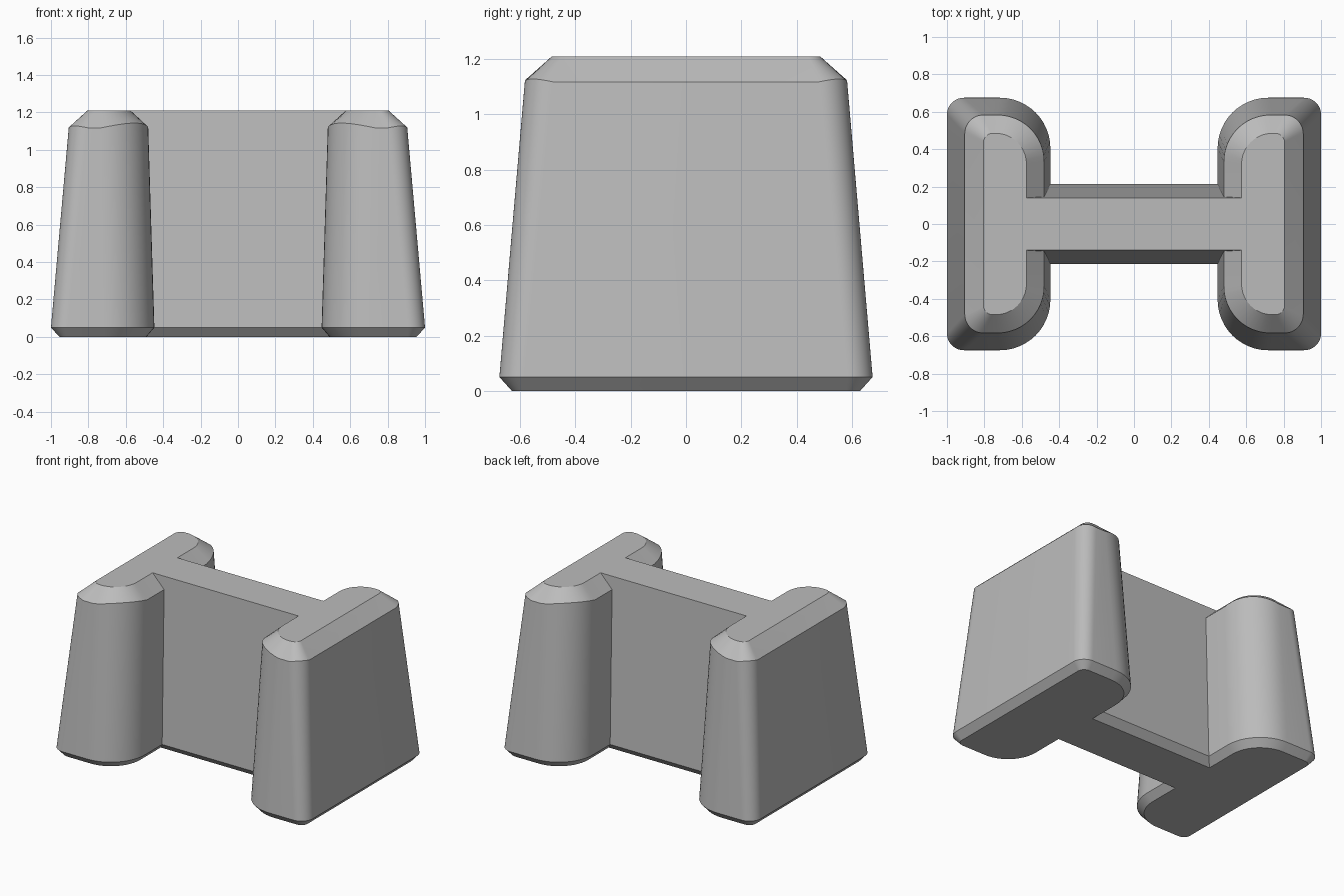
import bpy, bmesh
from math import sin, cos, pi, radians

cube = bpy.data.objects.get("Cube")
if cube:
    bpy.data.objects.remove(cube, do_unlink=True)

STEPS = 12

grey = bpy.data.materials.new("plain grey")
grey.use_nodes = True
grey.diffuse_color = (0.5, 0.5, 0.5, 1)
grey.node_tree.nodes["Principled BSDF"].inputs["Base Color"].default_value = (0.5, 0.5, 0.5, 1)


def quarter(x, y, inner, web, r_out, r_in, z, wave):
    """One quarter of the H section, from the web corner to the outer wall."""
    pts = [(inner, web, z)]
    for i in range(STEPS + 1):      # large inner rounding
        a = pi - i / STEPS * pi / 2
        pts.append((inner + r_in + r_in * cos(a), y - r_in + r_in * sin(a),
                    z + wave * sin(pi * i / STEPS)))
    for i in range(STEPS + 1):      # small outer rounding
        a = pi / 2 - i / STEPS * pi / 2
        pts.append((x - r_out + r_out * cos(a), y - r_out + r_out * sin(a),
                    z + wave * 0.4 * sin(pi * i / STEPS)))
    return pts


def h_ring(*params):
    q = quarter(*params)
    loop = []
    for sx, sy in ((1, 1), (-1, 1), (-1, -1), (1, -1)):
        part = [(sx * x, sy * y, z) for x, y, z in q]
        loop += part[::-1] if sx == sy else part
    return loop


# Sections: outer x, outer y, flange inner x, web half depth, radii, height, edge wave
sections = [
    (0.955, 0.63, 0.49, 0.17, 0.05, 0.23, 0.0, 0),
    (1.0, 0.675, 0.447, 0.215, 0.09, 0.27, 0.05, 0),
    (0.905, 0.583, 0.48, 0.146, 0.10, 0.25, 1.118, 0.025),
    (0.805, 0.485, 0.575, 0.14, 0.05, 0.165, 1.21, 0),
]

# H-shaped block lofted through the sections
bm = bmesh.new()
rings = [[bm.verts.new(p) for p in h_ring(*s)] for s in sections]
n = len(rings[0])
for low, high in zip(rings, rings[1:]):
    for i in range(n):
        j = (i + 1) % n
        bm.faces.new((low[i], low[j], high[j], high[i]))
bm.faces.new(rings[-1])
bm.faces.new(rings[0][::-1])
bmesh.ops.recalc_face_normals(bm, faces=bm.faces)

mesh = bpy.data.meshes.new("h_block")
bm.to_mesh(mesh)
bm.free()
block = bpy.data.objects.new("h_block", mesh)
bpy.context.collection.objects.link(block)
mesh.materials.append(grey)

bpy.ops.object.select_all(action='DESELECT')
block.select_set(True)
bpy.context.view_layer.objects.active = block
bpy.ops.object.shade_smooth_by_angle(angle=radians(30))
